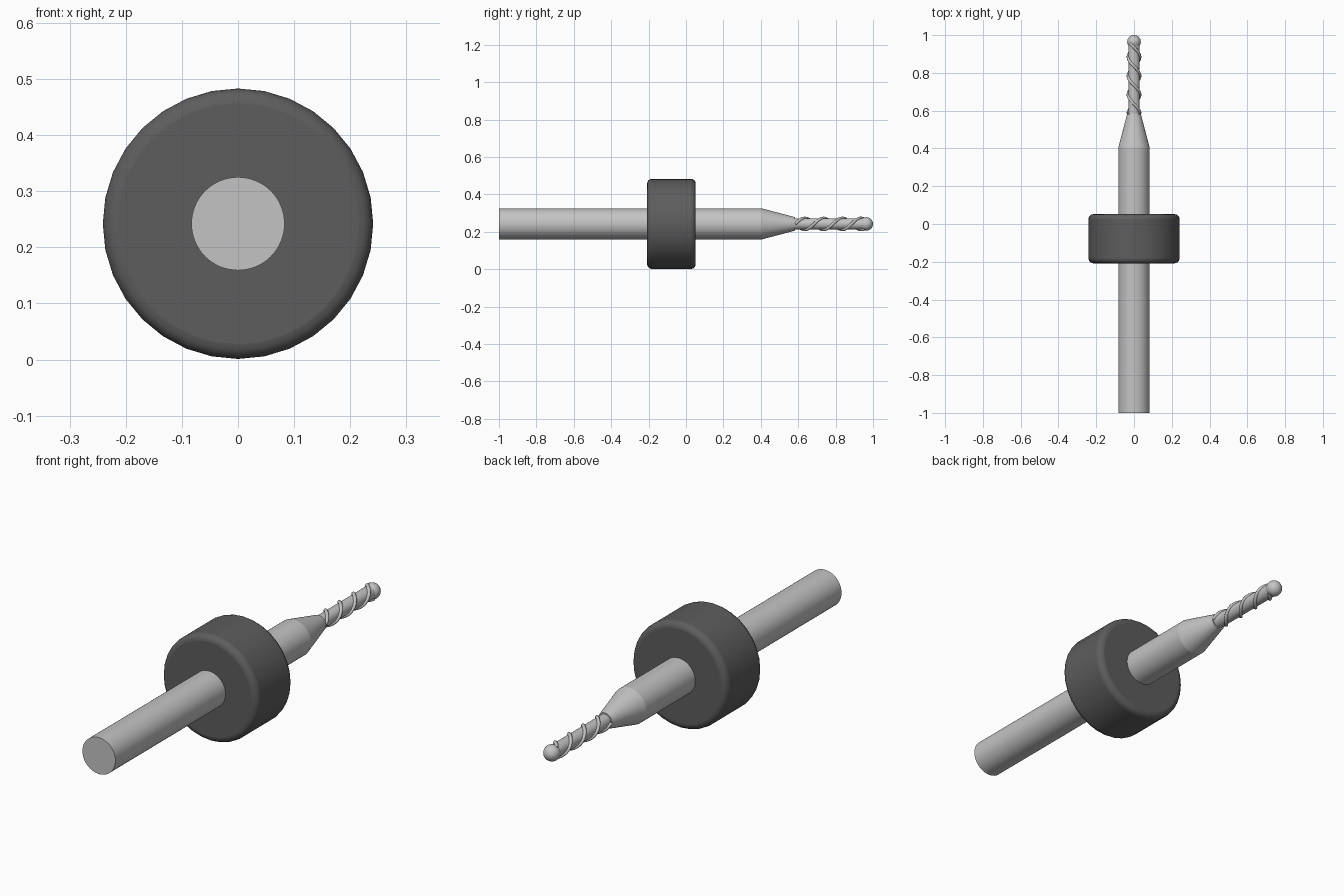
import bpy, bmesh, math
from mathutils import Vector

cube = bpy.data.objects.get("Cube")
if cube:
    bpy.data.objects.remove(cube, do_unlink=True)

AXIS_Z = 0.242


def material(name, grey):
    m = bpy.data.materials.new(name)
    m.use_nodes = True
    col = (grey, grey, grey, 1)
    m.diffuse_color = col
    m.node_tree.nodes["Principled BSDF"].inputs["Base Color"].default_value = col
    return m


steel = material("light steel", 0.55)
plastic = material("dark grey plastic", 0.11)


def finish(obj, mat, angle=30):
    obj.data.materials.append(mat)
    bpy.ops.object.select_all(action='DESELECT')
    obj.select_set(True)
    bpy.context.view_layer.objects.active = obj
    bpy.ops.object.shade_smooth_by_angle(angle=math.radians(angle))


def rod(name, y0, y1, r0, r1, mat, sides=32):
    """Closed cylinder or cone lying along the y axis."""
    bpy.ops.mesh.primitive_cone_add(
        vertices=sides, radius1=r0, radius2=r1, depth=y1 - y0,
        location=(0, (y0 + y1) / 2, AXIS_Z), rotation=(-math.pi / 2, 0, 0))
    obj = bpy.context.object
    obj.name = name
    finish(obj, mat)
    return obj


# Shank, taper and cutter core
rod("shank", -1, 0.405, 0.083, 0.083, steel, 64)
rod("taper", 0.405, 0.583, 0.083, 0.036, steel, 64)
rod("cutter_core", 0.583, 0.965, 0.03, 0.03, steel)

# Ball tip
bpy.ops.mesh.primitive_uv_sphere_add(
    segments=32, ring_count=16, radius=0.036, location=(0, 0.964, AXIS_Z),
    rotation=(-math.pi / 2, 0, 0))
bpy.context.object.name = "ball_tip"
finish(bpy.context.object, steel, 60)

# Rounded depth collar
collar = rod("depth_collar", -0.208, 0.052, 0.241, 0.241, plastic)
bevel = collar.modifiers.new("rounded rims", 'BEVEL')
bevel.width = 0.026
bevel.segments = 4
bevel.limit_method = 'ANGLE'
bevel.angle_limit = math.radians(40)


# Two spiral cutting edges wound round the core
def flute(name, phase, y0=0.585, y1=0.955, pitch=0.2, radius=0.031, steps=72):
    curve = bpy.data.curves.new(name, 'CURVE')
    curve.dimensions = '3D'
    curve.bevel_depth = 0.008
    curve.bevel_resolution = 2
    curve.use_fill_caps = True
    spline = curve.splines.new('POLY')
    spline.points.add(steps)
    for i, p in enumerate(spline.points):
        y = y0 + (y1 - y0) * i / steps
        a = phase + math.tau * (y - y0) / pitch
        p.co = (radius * math.cos(a), y, AXIS_Z + radius * math.sin(a), 1)
    obj = bpy.data.objects.new(name, curve)
    bpy.context.collection.objects.link(obj)
    bpy.ops.object.select_all(action='DESELECT')
    obj.select_set(True)
    bpy.context.view_layer.objects.active = obj
    bpy.ops.object.convert(target='MESH')
    finish(bpy.context.object, steel, 50)


flute("spiral_edge_1", 0)
flute("spiral_edge_2", math.pi)
